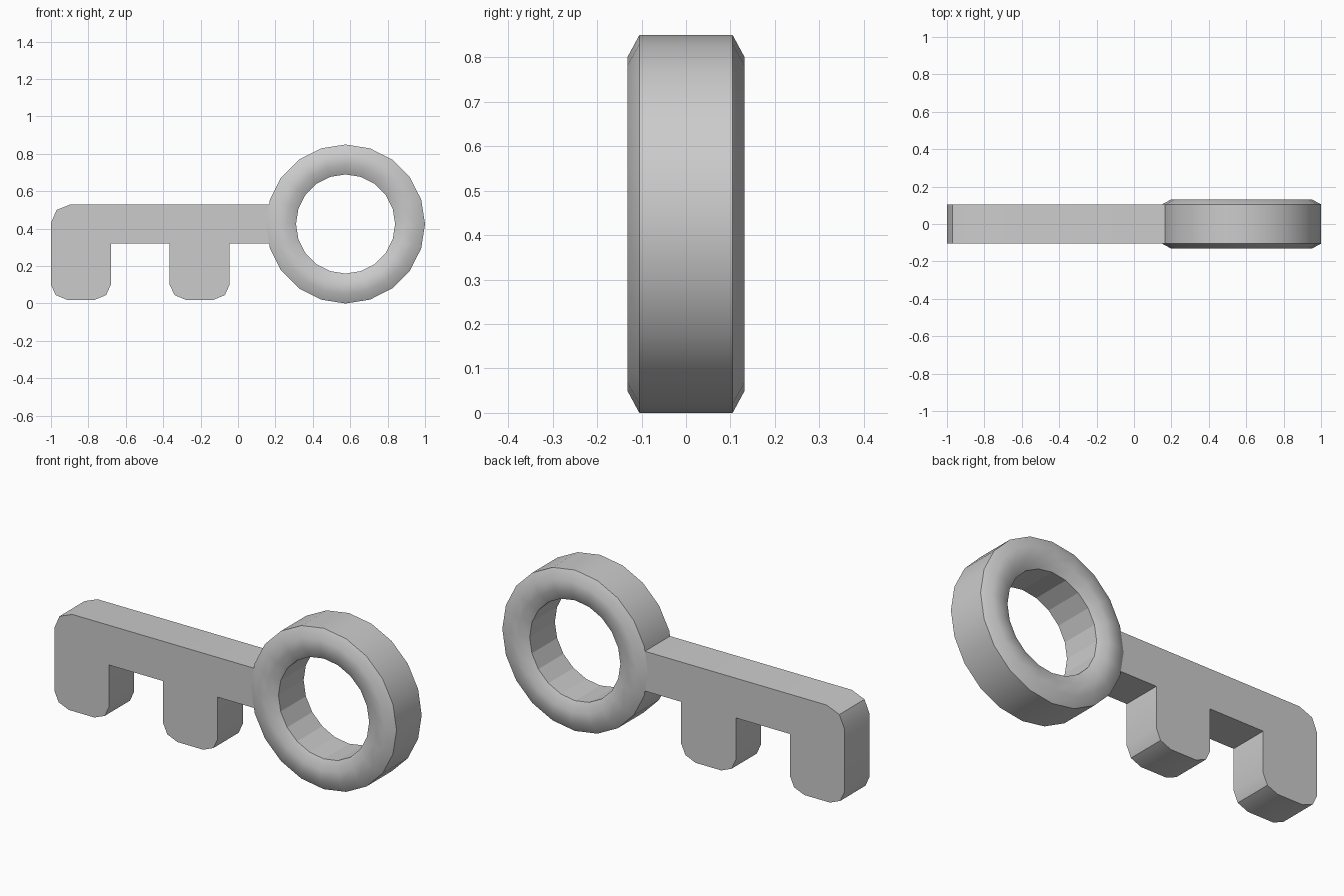
import bpy, bmesh, math

if "Cube" in bpy.data.objects:
    bpy.data.objects.remove(bpy.data.objects["Cube"])

HALF = 0.105          # half thickness of the flat blade
CX, CZ = 0.575, 0.425  # centre of the ring
SIDES = 20


def finish(name, bm):
    bmesh.ops.recalc_face_normals(bm, faces=bm.faces)
    mesh = bpy.data.meshes.new(name)
    bm.to_mesh(mesh)
    bm.free()
    obj = bpy.data.objects.new(name, mesh)
    bpy.context.collection.objects.link(obj)
    bpy.ops.object.select_all(action='DESELECT')
    obj.select_set(True)
    bpy.context.view_layer.objects.active = obj
    bpy.ops.object.shade_smooth_by_angle(angle=math.radians(32))
    return obj


def tooth(x0, x1):
    """Bottom outline of one tooth, walked from its left to its right side."""
    return [(x0, 0.10), (x0 + 0.025, 0.045), (x0 + 0.085, 0.02),
            (x1 - 0.085, 0.02), (x1 - 0.025, 0.045), (x1, 0.10)]


# Blade: shaft and two teeth as one extruded outline, end tucked into the ring
outline = (tooth(-1.0, -0.68) + [(-0.68, 0.32), (-0.365, 0.32)]
           + tooth(-0.365, -0.045)
           + [(-0.045, 0.32), (0.22, 0.32), (0.22, 0.53),
              (-0.895, 0.53), (-0.97, 0.50), (-1.0, 0.43)])
bm = bmesh.new()
face = bm.faces.new([bm.verts.new((x, -HALF, z)) for x, z in outline])
extruded = bmesh.ops.extrude_face_region(bm, geom=[face], use_keep_orig=True)
bmesh.ops.translate(bm, vec=(0, 2 * HALF, 0),
                    verts=[v for v in extruded['geom'] if isinstance(v, bmesh.types.BMVert)])
finish("key_blade", bm)

# Ring handle: chamfered cross-section (radius, y) swept around the y axis
half_section = [(0.265, 0.105), (0.315, 0.132), (0.375, 0.132), (0.425, 0.105)]
section = half_section + [(r, -y) for r, y in reversed(half_section)]
bm = bmesh.new()
loops = []
for i in range(SIDES):
    a = 2 * math.pi * i / SIDES
    loops.append([bm.verts.new((CX + r * math.cos(a), y, CZ + r * math.sin(a)))
                  for r, y in section])
n = len(section)
for i in range(SIDES):
    p, q = loops[i], loops[(i + 1) % SIDES]
    for j in range(n):
        k = (j + 1) % n
        bm.faces.new((p[j], p[k], q[k], q[j]))
ring = finish("key_ring", bm)

# The hole's wall stays faceted
for f in ring.data.polygons:
    if math.hypot(f.center.x - CX, f.center.z - CZ) < 0.27:
        f.use_smooth = False
